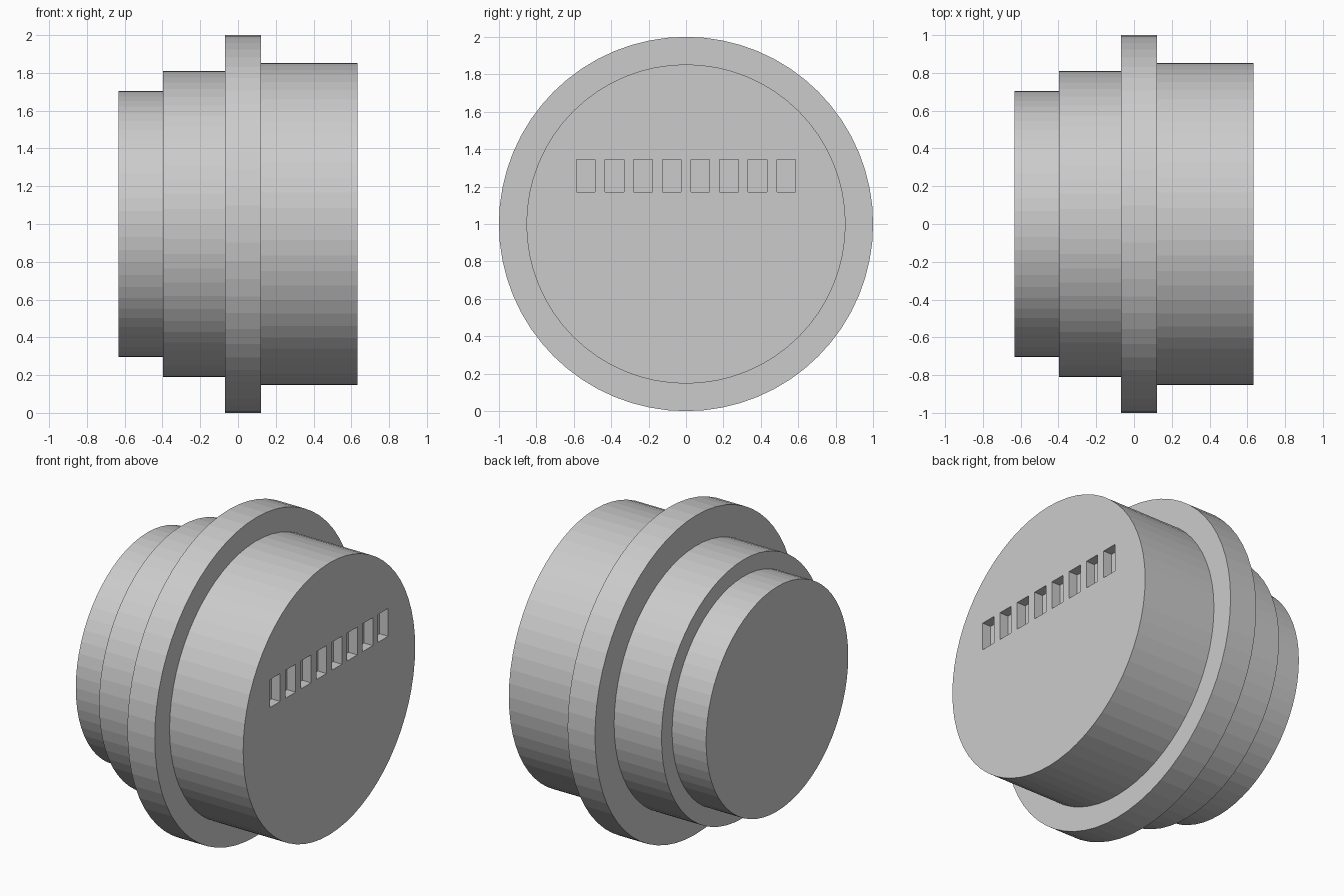
import bpy, bmesh
from math import cos, sin, tau

if "Cube" in bpy.data.objects:
    bpy.data.objects.remove(bpy.data.objects["Cube"])

SIDES = 64
CENTRE_Z = 1.0
FACE_X = 0.633

# Stepped profile along x: (x, radius)
PROFILE = [(-FACE_X, 0.705), (-0.397, 0.705), (-0.397, 0.81), (-0.068, 0.81),
           (-0.068, 1.0), (0.122, 1.0), (0.122, 0.853), (FACE_X, 0.853)]


def add_object(name, bm):
    bmesh.ops.recalc_face_normals(bm, faces=bm.faces)
    mesh = bpy.data.meshes.new(name)
    bm.to_mesh(mesh)
    bm.free()
    obj = bpy.data.objects.new(name, mesh)
    bpy.context.collection.objects.link(obj)
    return obj


def add_box(bm, lo, hi):
    verts = bmesh.ops.create_cube(bm, size=1)["verts"]
    for v in verts:
        v.co = [(a + b) / 2 + c * (b - a) for a, b, c in zip(lo, hi, v.co)]


# Flanged body: lathe the profile around the x axis
bm = bmesh.new()
rings = [[bm.verts.new((x, r * cos(tau * i / SIDES), CENTRE_Z + r * sin(tau * i / SIDES)))
          for i in range(SIDES)] for x, r in PROFILE]
for a, b in zip(rings, rings[1:]):
    for i in range(SIDES):
        j = (i + 1) % SIDES
        bm.faces.new((a[i], a[j], b[j], b[i]))
bm.faces.new(rings[0])
bm.faces.new(rings[-1])
body = add_object("flanged_body", bm)

# Row of eight shallow slots in the end face
bm = bmesh.new()
for k in range(8):
    y = (k - 3.5) * 0.153
    add_box(bm, (FACE_X - 0.06, y - 0.05, 1.17), (FACE_X + 0.1, y + 0.05, 1.345))
cutter = add_object("slot_cutter", bm)
cutter.hide_render = True
cutter.hide_set(True)

cut = body.modifiers.new("slots", "BOOLEAN")
cut.operation = "DIFFERENCE"
cut.solver = "EXACT"
cut.object = cutter
